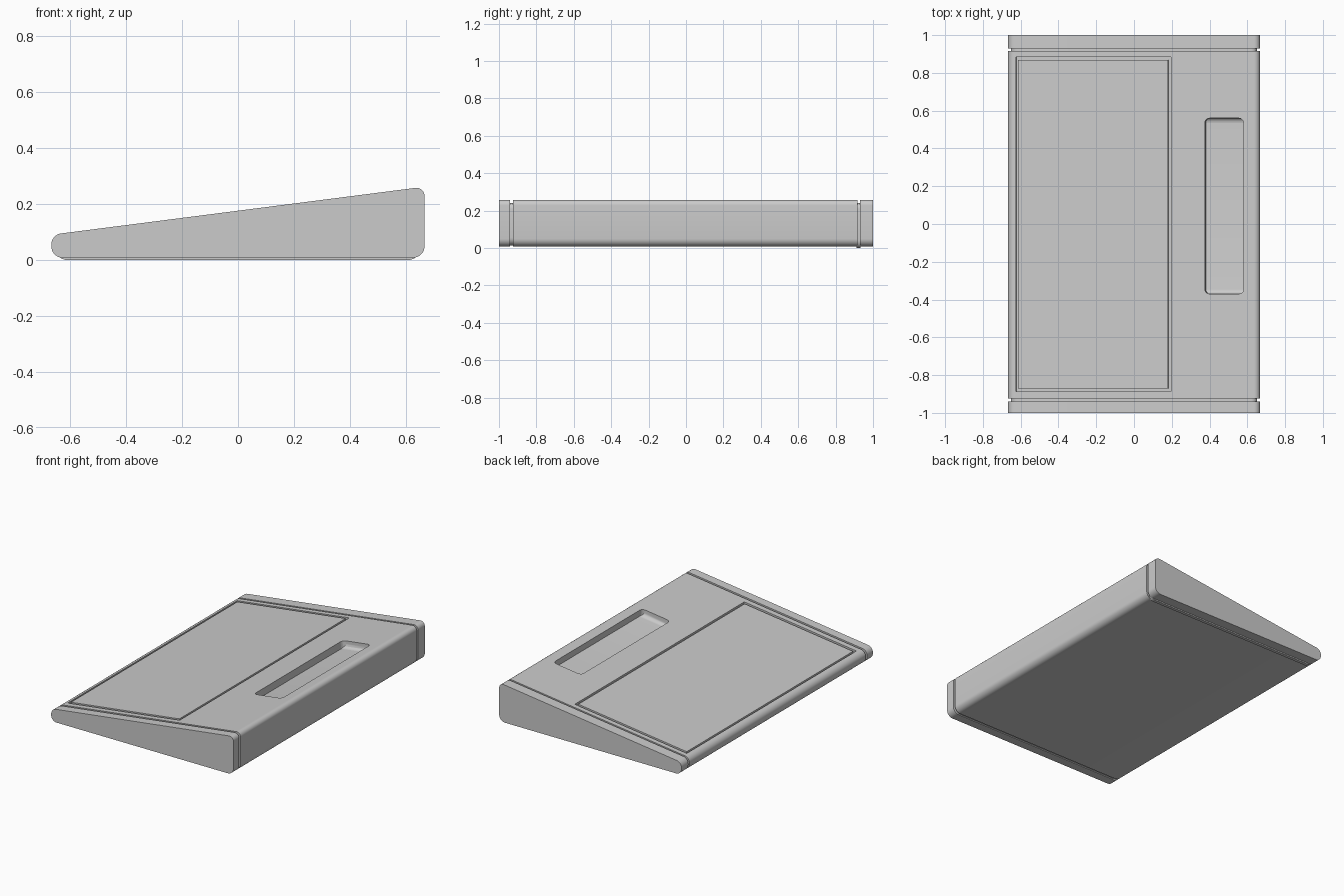
import bpy, bmesh, math
from mathutils import Vector

if "Cube" in bpy.data.objects:
    bpy.data.objects.remove(bpy.data.objects["Cube"])

SLOPE = (0.257 - 0.095) / 1.26
TILT = -math.atan(SLOPE)


def top_z(x):
    return 0.176 + SLOPE * x


def wedge_outline(inset, bottom):
    """Rounded wedge profile in x/z, shrunk by inset."""
    w = 0.667 - inset
    pts = [(-w, bottom), (w, bottom), (w, top_z(w) - inset), (-w, top_z(-w) - inset)]
    radii = [0.04, 0.042, 0.034, 0.034]
    out = []
    for i, r in enumerate(radii):
        c = Vector(pts[i])
        a = c + (Vector(pts[i - 1]) - c).normalized() * r
        b = c + (Vector(pts[(i + 1) % 4]) - c).normalized() * r
        p, q = a.lerp(c, 0.55), b.lerp(c, 0.55)
        for k in range(9):
            t = k / 8
            s = 1 - t
            out.append(a * s**3 + p * 3 * s * s * t + q * 3 * s * t * t + b * t**3)
    return out


def finish(name, bm):
    bmesh.ops.recalc_face_normals(bm, faces=bm.faces)
    mesh = bpy.data.meshes.new(name)
    bm.to_mesh(mesh)
    bm.free()
    obj = bpy.data.objects.new(name, mesh)
    bpy.context.collection.objects.link(obj)
    return obj


def smooth(obj):
    bpy.ops.object.select_all(action='DESELECT')
    obj.select_set(True)
    bpy.context.view_layer.objects.active = obj
    bpy.ops.object.shade_smooth_by_angle(angle=math.radians(30))


def wedge(name, y0, y1, inset=0.0, bottom=0.008):
    bm = bmesh.new()
    face = bm.faces.new([bm.verts.new((p.x, y0, p.y)) for p in wedge_outline(inset, bottom)])
    ext = bmesh.ops.extrude_face_region(bm, geom=[face])
    verts = [v for v in ext["geom"] if isinstance(v, bmesh.types.BMVert)]
    bmesh.ops.translate(bm, verts=verts, vec=(0, y1 - y0, 0))
    obj = finish(name, bm)
    smooth(obj)
    return obj


def sloped_box(name, x0, x1, y0, y1, low, high, round_ends=0.0):
    """Box lying on the sloped top; low and high are heights from that surface."""
    bm = bmesh.new()
    bmesh.ops.create_cube(bm, size=1)
    length = (x1 - x0) / math.cos(TILT)
    for v in bm.verts:
        v.co.x *= length
        v.co.y *= y1 - y0
        v.co.z = high if v.co.z > 0 else low
    if round_ends:
        edges = []
        for e in bm.edges:
            a, b = (v.co for v in e.verts)
            upright = abs(a.z - b.z) > 1e-5
            floor_end = abs(a.x - b.x) > 1e-5 and a.z < 0
            if upright or floor_end:
                edges.append(e)
        bmesh.ops.bevel(bm, geom=edges, offset=round_ends, segments=5,
                        profile=0.5, affect='EDGES')
    obj = finish(name, bm)
    xm = (x0 + x1) / 2
    obj.location = (xm, (y0 + y1) / 2, top_z(xm))
    obj.rotation_euler = (0, TILT, 0)
    return obj


def cut(target, cutter):
    mod = target.modifiers.new(cutter.name, 'BOOLEAN')
    mod.operation = 'DIFFERENCE'
    mod.solver = 'EXACT'
    mod.object = cutter
    bpy.context.view_layer.objects.active = target
    bpy.ops.object.modifier_apply(modifier=mod.name)
    bpy.data.objects.remove(cutter, do_unlink=True)


# Main wedge body with panel bed and finger recess
body = wedge("body", -0.925, 0.917)
cut(body, sloped_box("panel_bed_cutter", -0.625, 0.195, -0.888, 0.884, -0.014, 0.05))
cut(body, sloped_box("recess_cutter", 0.375, 0.58, -0.37, 0.56, -0.045, 0.05, 0.025))
smooth(body)

# Flush top panel surrounded by a narrow groove
sloped_box("top_panel", -0.613, 0.18, -0.87, 0.868, -0.016, 0.0)

# End caps
wedge("front_end_cap", -1.0, -0.94)
wedge("back_end_cap", 0.929, 1.0)

# Inset spacers forming the grooves beside the caps
wedge("front_spacer", -0.945, -0.92, 0.016, 0.014)
wedge("back_spacer", 0.912, 0.934, 0.016, 0.0)
